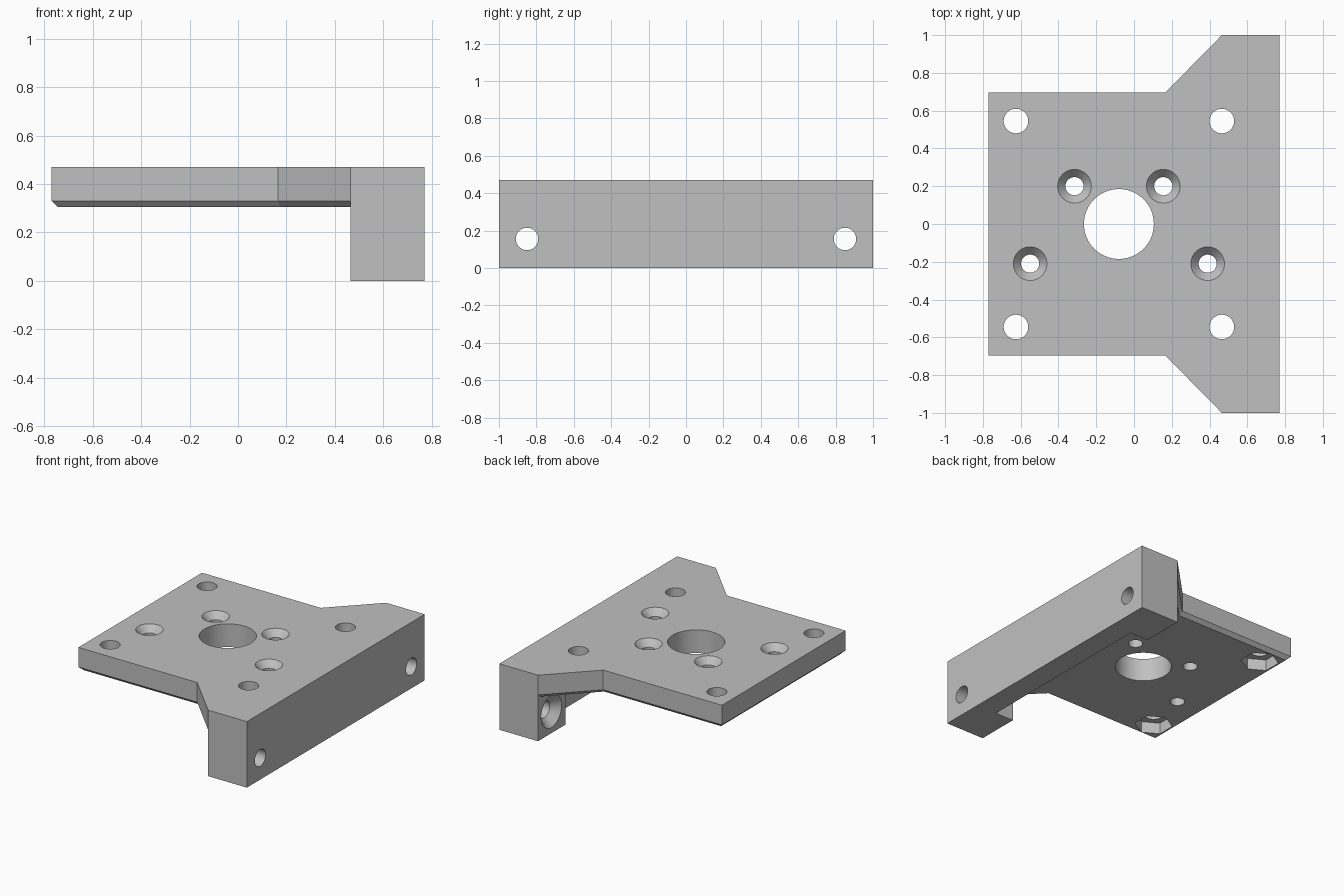
import bpy, bmesh, math
from mathutils import Matrix, Vector

if "Cube" in bpy.data.objects:
    bpy.data.objects.remove(bpy.data.objects["Cube"])

TOP, UNDER, CHAMFER_TOP = 0.47, 0.305, 0.33

grey = bpy.data.materials.new("plain grey")
grey.diffuse_color = (0.53, 0.53, 0.53, 1)
grey.use_nodes = True
grey.node_tree.nodes["Principled BSDF"].inputs["Base Color"].default_value = grey.diffuse_color


def make_object(name, bm):
    bmesh.ops.recalc_face_normals(bm, faces=bm.faces)
    mesh = bpy.data.meshes.new(name)
    bm.to_mesh(mesh)
    bm.free()
    mesh.materials.append(grey)
    ob = bpy.data.objects.new(name, mesh)
    bpy.context.collection.objects.link(ob)
    return ob


def box(name, lo, hi):
    lo, hi = Vector(lo), Vector(hi)
    bm = bmesh.new()
    size = Matrix.Diagonal((*(hi - lo), 1))
    bmesh.ops.create_cube(bm, size=1, matrix=Matrix.Translation((lo + hi) / 2) @ size)
    return make_object(name, bm)


def cone(name, start, axis, length, r1, r2, sides=48):
    """Tapered cutter running from start along axis ('X' or 'Z')."""
    bm = bmesh.new()
    turn = Matrix.Rotation(math.pi / 2, 4, 'Y') if axis == 'X' else Matrix()
    m = Matrix.Translation(start) @ turn @ Matrix.Translation((0, 0, length / 2))
    bmesh.ops.create_cone(bm, cap_ends=True, segments=sides, radius1=r1, radius2=r2,
                          depth=length, matrix=m)
    return make_object(name, bm)


def combine(target, other, operation):
    mod = target.modifiers.new("combine", 'BOOLEAN')
    mod.operation, mod.solver, mod.object = operation, 'EXACT', other
    bpy.context.view_layer.objects.active = target
    bpy.ops.object.modifier_apply(modifier=mod.name)
    bpy.data.objects.remove(other)


def outline(half):
    return half + [(x, -y) for x, y in reversed(half)]


# Plate with flared wings and chamfered lower edge
upper = outline([(-0.77, 0.695), (0.165, 0.695), (0.465, 1.0), (0.6, 0.9)])
lower = outline([(-0.745, 0.67), (0.175, 0.67), (0.465, 0.965), (0.6, 0.88)])
bm = bmesh.new()
rings = [[bm.verts.new((x, y, z)) for x, y in pts]
         for pts, z in ((lower, UNDER), (upper, CHAMFER_TOP), (upper, TOP))]
for a, b in zip(rings, rings[1:]):
    for i in range(len(a)):
        j = (i + 1) % len(a)
        bm.faces.new((a[i], a[j], b[j], b[i]))
bm.faces.new(rings[0])
bm.faces.new(rings[-1])
bracket = make_object("mounting_bracket", bm)

# Deep end bar, relieved between its two feet
combine(bracket, box("end_bar", (0.465, -1, 0), (0.77, 1, TOP)), 'UNION')
combine(bracket, box("relief", (0.3, -0.69, -0.1), (0.61, 0.69, UNDER)), 'DIFFERENCE')

# Large central opening
cutters = [cone("opening", (-0.08, 0, 0.1), 'Z', 0.6, 0.185, 0.185, 64)]

# Corner bolt holes with hexagonal nut pockets underneath
for x in (-0.625, 0.465):
    for y in (-0.545, 0.545):
        cutters.append(cone("bolt_hole", (x, y, 0.2), 'Z', 0.4, 0.065, 0.065))
        cutters.append(cone("nut_pocket", (x, y, 0.2), 'Z', 0.185, 0.125, 0.125, 6))

# Countersunk screw holes in the plate
for x, y in ((-0.315, 0.2), (0.155, 0.2), (-0.55, -0.21), (0.39, -0.21)):
    cutters.append(cone("screw_hole", (x, y, 0.2), 'Z', 0.4, 0.048, 0.048))
    cutters.append(cone("countersink", (x, y, TOP - 0.055), 'Z', 0.075, 0.04, 0.107))

# Countersunk fixing holes through the feet
for y in (-0.85, 0.85):
    cutters.append(cone("fixing_hole", (0.4, y, 0.155), 'X', 0.5, 0.06, 0.06))
    cutters.append(cone("fixing_countersink", (0.445, y, 0.155), 'X', 0.085, 0.135, 0.05))

for c in cutters:
    combine(bracket, c, 'DIFFERENCE')

bpy.ops.object.select_all(action='DESELECT')
bracket.select_set(True)
bpy.context.view_layer.objects.active = bracket
bpy.ops.object.shade_smooth_by_angle(angle=math.radians(25))
